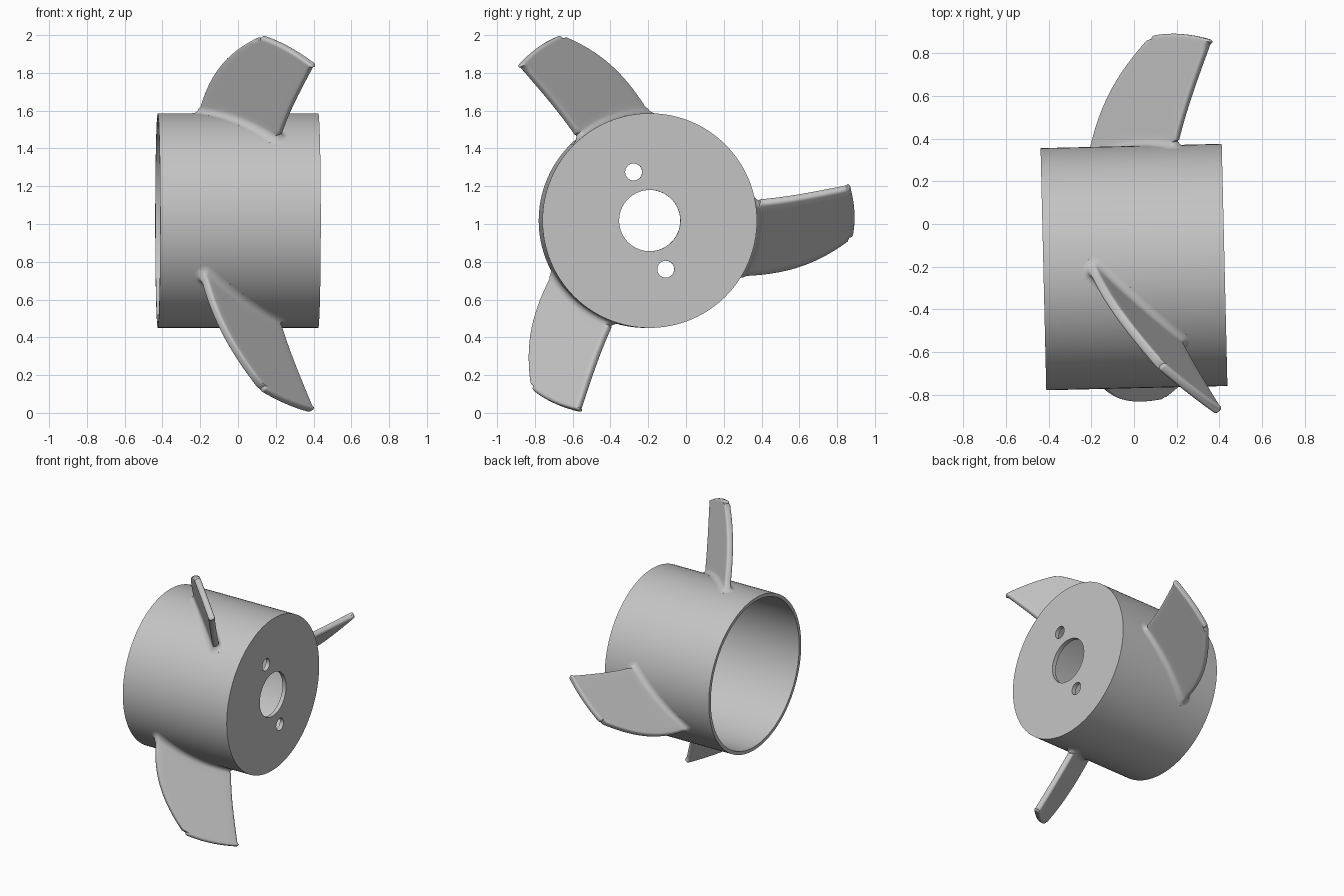
import bpy, bmesh
from math import sin, cos, pi, radians, sqrt
from mathutils import Matrix

if "Cube" in bpy.data.objects:
    bpy.data.objects.remove(bpy.data.objects["Cube"])

R, LENGTH, WALL, CAP = 0.568, 0.85, 0.025, 0.03
PITCH = radians(43.8)
HALF, ROUND, FILLET = 0.022, 0.017, 0.035
PLACE = Matrix.Translation((0, -0.202, 1.018)) @ Matrix.Rotation(radians(1.35), 4, 'Z')

grey = bpy.data.materials.new("plain_grey")
grey.use_nodes = True
grey.diffuse_color = (0.55, 0.55, 0.55, 1)
grey.node_tree.nodes["Principled BSDF"].inputs["Base Color"].default_value = (0.55, 0.55, 0.55, 1)


def make_object(name, bm, matrix=PLACE):
    bmesh.ops.recalc_face_normals(bm, faces=bm.faces)
    mesh = bpy.data.meshes.new(name)
    bm.to_mesh(mesh)
    bm.free()
    mesh.materials.append(grey)
    ob = bpy.data.objects.new(name, mesh)
    ob.matrix_world = matrix
    bpy.context.collection.objects.link(ob)
    return ob


def select_only(ob):
    bpy.ops.object.select_all(action='DESELECT')
    ob.select_set(True)
    bpy.context.view_layer.objects.active = ob


def smooth(ob):
    select_only(ob)
    bpy.ops.object.shade_smooth_by_angle(angle=radians(35))


def rod(name, radius, x0, x1, y=0, z=0, segments=64):
    """Cylinder lying along x."""
    bm = bmesh.new()
    bmesh.ops.create_cone(bm, cap_ends=True, segments=segments, radius1=radius, radius2=radius,
                          depth=x1 - x0, matrix=Matrix.Translation(((x0 + x1) / 2, y, z))
                          @ Matrix.Rotation(pi / 2, 4, 'Y'))
    return make_object(name, bm)


# Hub: a cup, open at the -x end, with a bored end plate
end = LENGTH / 2
hub = rod("hub", R, -end, end, segments=128)
hy, hz = 0.271 * cos(radians(108.3)), 0.271 * sin(radians(108.3))
cutters = [rod("bore_cutter", R - WALL, -1, end - CAP, segments=128),
           rod("shaft_cutter", 0.162, 0, 1),
           rod("bolt_cutter_a", 0.045, 0, 1, hy, hz, 32),
           rod("bolt_cutter_b", 0.045, 0, 1, -hy, -hz, 32)]
for cutter in cutters:
    cutter.hide_render = True
    select_only(hub)
    mod = hub.modifiers.new("cut", 'BOOLEAN')
    mod.operation, mod.solver, mod.object = 'DIFFERENCE', 'EXACT', cutter
    bpy.ops.object.modifier_apply(modifier=mod.name)
    bpy.data.objects.remove(cutter)
smooth(hub)


# Blades: flat pitched plates with rounded edges and a filleted root
def section(s, grow):
    """Rounded rectangle (chord, thickness) at span s, grown by an offset."""
    lead = (-0.2 + 0.125 * s + 0.10 * s**2 + 0.09 * s**3) / cos(PITCH)
    trail = (0.21 + 0.115 * s + 0.06 * s**2) / cos(PITCH)
    r = max(ROUND + grow, 0.001)
    a, b, w = lead + ROUND, trail - ROUND, HALF - ROUND
    pts = []
    for cx, cy, start, nxt in ((b, w, 0, a), (a, w, 1, None), (a, -w, 2, b), (b, -w, 3, None)):
        for k in range(6):
            ang = (start + k / 5) * pi / 2
            pts.append((cx + r * cos(ang), cy + r * sin(ang)))
        if nxt is not None:
            for k in range(1, 12):
                pts.append((cx + (nxt - cx) * k / 12, pts[-1][1]))
    return pts


def ring(bm, s, grow, drop):
    """Section placed on the span; drop is the distance above the root or below the tip."""
    verts = []
    chord = section(s, grow)
    lo, hi = min(p[0] for p in chord), max(p[0] for p in chord)
    for u, n in chord:
        x = u * cos(PITCH) - n * sin(PITCH)
        t = u * sin(PITCH) + n * cos(PITCH) - 0.005
        c = (u - lo) / (hi - lo)
        root = sqrt(R * R - t * t)
        tip = 1.08 - 0.065 * c + 0.06 * c * (1 - c)
        verts.append(bm.verts.new((x, t, root + (tip - root) * s + drop)))
    return verts


def blade(name, angle):
    bm = bmesh.new()
    rings = [ring(bm, 0, FILLET, -0.014)]
    for k in range(6):
        a = k / 6 * pi / 2
        rings.append(ring(bm, 0, FILLET * (1 - sin(a)), FILLET * (1 - cos(a))))
    for k in range(15):
        rings.append(ring(bm, 0.07 + 0.89 * k / 14, 0, 0))
    for k in range(6):
        a = k / 5 * pi / 2
        rings.append(ring(bm, 1, -ROUND * (1 - cos(a)), -ROUND * (1 - sin(a))))
    count = len(rings[0])
    for low, high in zip(rings, rings[1:]):
        for i in range(count):
            j = (i + 1) % count
            bm.faces.new((low[i], low[j], high[j], high[i]))
    bm.faces.new(rings[0])
    bm.faces.new(rings[-1])
    bmesh.ops.triangulate(bm, faces=[f for f in bm.faces if len(f.verts) > 4])
    # span axis z is turned to the blade's direction around the hub
    basis = Matrix(((1, 0, 0, 0), (0, -sin(angle), cos(angle), 0),
                    (0, cos(angle), sin(angle), 0), (0, 0, 0, 1)))
    bm.transform(basis)
    smooth(make_object(name, bm))


for name, degrees in (("upper_blade", 110), ("lower_blade", 230), ("rear_blade", 350)):
    blade(name, radians(degrees))
